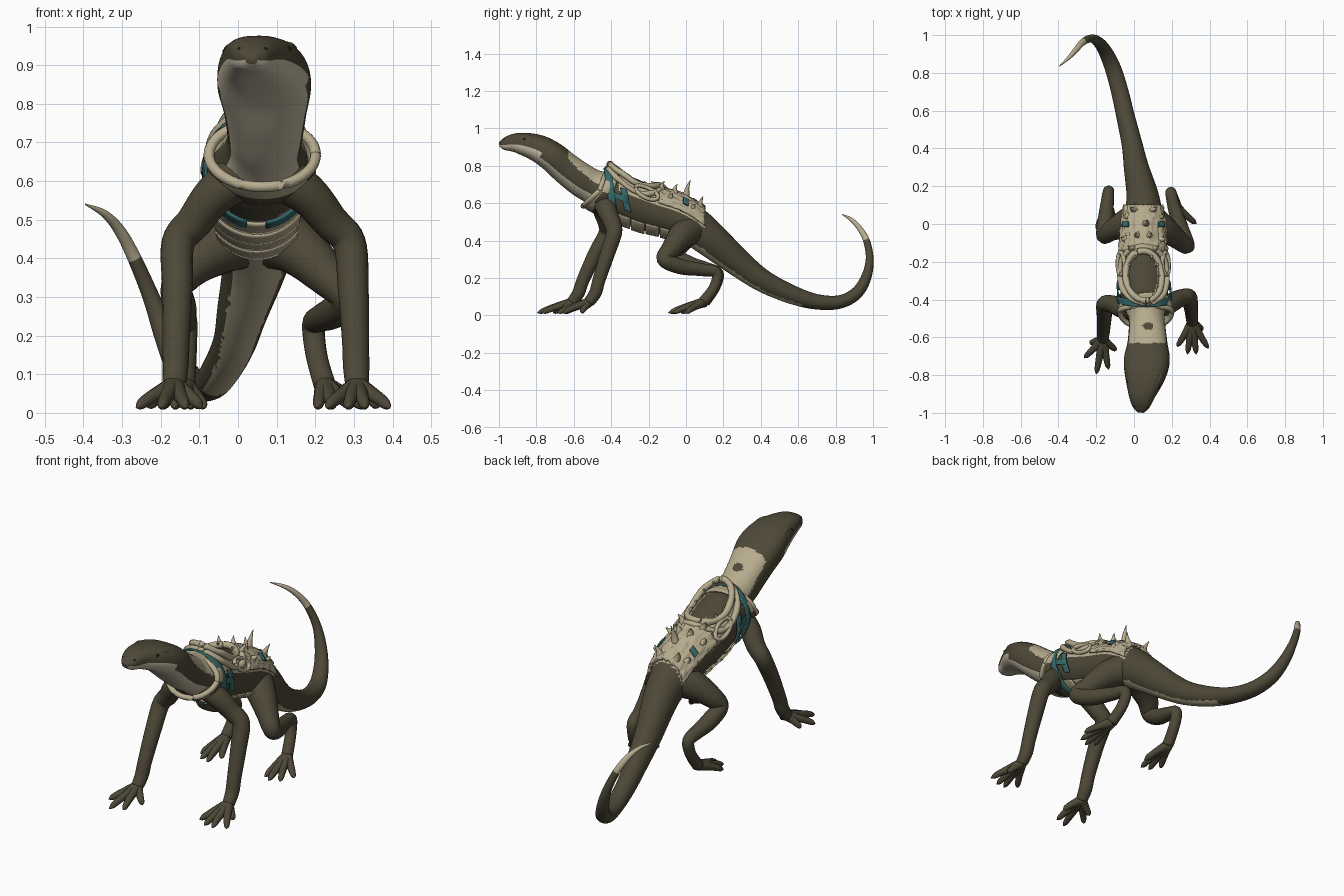
import bpy, bmesh, math, random
from mathutils import Vector as V

if "Cube" in bpy.data.objects:
    bpy.data.objects.remove(bpy.data.objects["Cube"])
random.seed(4)


def material(name, rgb):
    m = bpy.data.materials.new(name)
    m.diffuse_color = (*rgb, 1)
    m.use_nodes = True
    m.node_tree.nodes["Principled BSDF"].inputs["Base Color"].default_value = m.diffuse_color
    return m


MATS = [material("olive_skin", (0.075, 0.065, 0.038)), material("bone", (0.47, 0.41, 0.27)),
        material("teal_cloth", (0.036, 0.145, 0.145)), material("pale_throat", (0.55, 0.49, 0.36)),
        material("black", (0.01, 0.01, 0.008))]
SKIN, BONE, TEAL, PALE, BLACK = range(5)

# Spine stations: x, y, z, half width, half height
SPINE = [(.035, -.998, .915, .016, .012), (.037, -.97, .917, .044, .033), (.042, -.90, .922, .074, .054),
         (.058, -.80, .897, .109, .072), (.068, -.72, .852, .121, .08), (.071, -.64, .785, .107, .085),
         (.07, -.56, .725, .098, .09), (.066, -.50, .69, .096, .093), (.06, -.42, .655, .12, .112),
         (.054, -.36, .632, .126, .126), (.048, -.2, .572, .125, .122), (.05, -.05, .525, .115, .112),
         (.05, .05, .47, .102, .104), (.045, .15, .39, .085, .092), (.012, .3, .265, .066, .072),
         (-.01, .42, .18, .055, .06), (-.045, .57, .11, .049, .05), (-.075, .7, .073, .046, .041),
         (-.11, .82, .072, .043, .036), (-.15, .91, .118, .037, .033), (-.187, .962, .2, .03, .028),
         (-.225, .982, .3, .022, .021), (-.268, .965, .4, .018, .018), (-.305, .925, .47, .015, .014),
         (-.345, .88, .515, .01, .01), (-.395, .835, .54, .002, .002)]


def sample(pts, t):
    """Catmull-Rom through tuples of any length."""
    n = len(pts) - 1
    i = min(max(int(t), 0), n - 1)
    f = t - i
    a, b, c, d = (pts[min(max(k, 0), n)] for k in (i - 1, i, i + 1, i + 2))
    return [.5 * (2 * q + (r - p) * f + (2 * p - 5 * q + 4 * r - s) * f * f
                  + (3 * q - p - 3 * r + s) * f ** 3) for p, q, r, s in zip(a, b, c, d)]


def frame(pts, t):
    n = len(pts) - 1
    c = V(sample(pts, t)[:3])
    tan = (V(sample(pts, min(t + .05, n))[:3]) - V(sample(pts, max(t - .05, 0))[:3])).normalized()
    ref = V((1, 0, 0)) if abs(tan.x) < .93 else V((0, 1, 0))
    side = (ref - tan * ref.dot(tan)).normalized()
    return c, side, side.cross(tan)


def surf(t, a, off=0):
    """Point on the body at spine parameter t and angle a (90 degrees is the back)."""
    c, s, u = frame(SPINE, t)
    w, h = (max(k, .001) + off for k in sample(SPINE, t)[3:5])
    e = .78 + .22 * min(max((t - 4) / 3, 0), 1)
    power = lambda k: math.copysign(abs(k) ** e, k)
    return c + s * w * power(math.cos(a)) + u * h * power(math.sin(a))


def on_body(y, deg, off=0):
    """Body surface point that lies exactly at y."""
    a, lo, hi = math.radians(deg), 4, 17
    for _ in range(16):
        mid = (lo + hi) / 2
        lo, hi = (mid, hi) if surf(mid, a, off).y < y else (lo, mid)
    return surf(lo, a, off)


def grid(name, rows, rule=SKIN, closed=True, cap=True, thick=0):
    """Skin rows of points; rule is a material or a function of row and column."""
    bm = bmesh.new()
    vs = [[bm.verts.new(p) for p in r] for r in rows]
    n = len(rows[0])
    for i in range(len(rows) - 1):
        for j in range(n if closed else n - 1):
            k = (j + 1) % n
            f = bm.faces.new((vs[i][j], vs[i][k], vs[i + 1][k], vs[i + 1][j]))
            f.material_index = rule(i, j) if callable(rule) else rule
    if cap and closed:
        for i, r in ((0, vs[0]), (len(rows) - 2, vs[-1])):
            bm.faces.new(r).material_index = rule(i, 0) if callable(rule) else rule
    bmesh.ops.recalc_face_normals(bm, faces=bm.faces)
    me = bpy.data.meshes.new(name)
    for f in bm.faces:
        f.smooth = True
    bm.to_mesh(me)
    bm.free()
    for m in MATS:
        me.materials.append(m)
    ob = bpy.data.objects.new(name, me)
    bpy.context.collection.objects.link(ob)
    if thick:
        mod = ob.modifiers.new("thickness", "SOLIDIFY")
        mod.thickness, mod.offset = thick, 0
    return ob


def tube(name, pts, mat=SKIN, sides=12, steps=5):
    """Round limb through (x, y, z, radius) points."""
    rows = []
    for i in range((len(pts) - 1) * steps + 1):
        t = i / steps
        c, s, u = frame(pts, t)
        r = max(sample(pts, t)[3], .001)
        rows.append([c + r * (s * math.cos(k) + u * math.sin(k))
                     for k in (2 * math.pi * j / sides for j in range(sides))])
    return grid(name, rows, mat)


# Body from snout to tail tip
STEP, SIDES = 12, 72


def body_colour(i, j):
    t, rad = (i + .5) / STEP, 2 * math.pi * (j + .5) / SIDES
    p = surf(t, rad)
    a, below = math.degrees(rad), math.sin(rad)
    if t > 22:
        return BONE
    if t < 7.5 and below < (-.08 if t < 3.6 else -.45):
        return PALE
    edge = 30 - 20 * (p.y + .63) / .2 + random.uniform(-3, 3)
    if -.63 < p.y < -.4 and edge < a < 180 - edge and t < 10:
        return SKIN if math.hypot((p.x - .075) / .03, (p.y + .54) / .02) < 1 else BONE
    if -.36 < p.y < .1 and 17 < a < 163:
        return SKIN if math.hypot((p.x - .045) / .08, (p.y + .275) / .135) < 1 else BONE
    if -.36 < p.y < 0 and below < -.7:
        return BONE
    if 0 <= p.y < .62 and t < 18 and below < -.7 + random.uniform(-.04, .04):
        return BONE
    return SKIN


grid("body", [[surf(i / STEP, 2 * math.pi * j / SIDES) for j in range(SIDES)]
              for i in range((len(SPINE) - 1) * STEP + 1)], body_colour)


# Flared collar, open below the neck and merging into it above
def rim(a):
    s = math.sin(a)
    return V((.063 + .138 * math.cos(a), -.462 + (.03 if s > 0 else .088) * s, .668 + .083 * s))


rows = []
for i in range(9):
    f = i / 8
    rows.append([rim(a).lerp(surf(8.2, a, .004), f) + (rim(a) - rim(0) / 2 - rim(math.pi) / 2) * .25 * f * (1 - f)
                 for a in (2 * math.pi * j / 40 for j in range(40))])
grid("collar_shell", rows,
     lambda i, j: BONE if i < 2 or j < 20 or (i < 4 and 24 < j < 36) else SKIN, cap=False, thick=.008)
tube("collar_rim", [(*rim(2 * math.pi * k / 24), .014) for k in range(25)], BONE, 10, 3)


# Straps, back armour and belly plates laid over the body
def patch(name, y0, y1, a0, a1, off, mat, slant=0, bump=0, n=10, thick=.008):
    rows = []
    for i in range(n + 1):
        y = y0 + (y1 - y0) * i / n
        rows.append([on_body(y + slant * (1 - math.sin(math.radians(a))) / 2, a, off + bump * random.random())
                     for a in (a0 + (a1 - a0) * j / 36 for j in range(37))])
    return grid(name, rows, mat, closed=False, thick=thick)


patch("front_strap", -.44, -.40, -82, 258, .018, TEAL, .04, n=4)
for a0, a1, m in ((-22, 22, 1), (158, 202, 179)):
    patch("side_strap", -.37, -.335, a0, a1, .012, TEAL, .06, n=4)
    patch("link_strap", -.41, -.31, m - 6, m + 6, .014, TEAL, n=4)
patch("back_armour", -.145, .1, 20, 160, .004, BONE, bump=.014, n=16, thick=.012)
for s in (-1, 1):
    patch("teal_badge", -.014, .012, 90 + s * 44 - 9, 90 + s * 44 + 9, .024, TEAL, n=4)
for k in range(4):
    patch("belly_plate", -.37 + .077 * k, -.3 + .077 * k, 218, 322, .010 + .003 * (k % 2), BONE, n=4)


# Bone frame around the open back
def loop(y, ry, da, off, lift, k):
    a = 2 * math.pi * k
    return on_body(y - ry * math.cos(a), 90 + da * math.sin(a), off) + V((0, 0, lift * max(math.cos(a), 0)))


INNER = (-.275, .132, 42, .016, .03)
for name, shape, r in (("inner_bone_loop", INNER, .016), ("outer_bone_loop", (-.27, .15, 64, .012, .012), .015)):
    tube(name, [(*loop(*shape, k / 24), r * random.uniform(.8, 1.2)) for k in range(25)], BONE, 10, 3)
for s in (-1, 1):
    tube("side_bone_loop", [(*on_body(-.21 - .06 * math.cos(k * math.pi / 6),
                                      90 + s * (57 + 13 * math.sin(k * math.pi / 6)), .018), .011)
                            for k in range(13)], BONE, 8, 3)


# Spikes on the back and teeth around the opening
def spike(name, y, deg, length, r):
    p = on_body(y, deg, .004)
    a = math.radians(deg)
    q = p + V((math.cos(a), .25, math.sin(a))).normalized() * length
    m = p.lerp(q, .5) + V((0, -.006, 0))
    tube(name, [(*p, r), (*m, r * .55), (*q, .001)], BONE, 8, 4)


spike("tall_spike", .0, 84, .10, .021)
for y, da, ln in ((-.13, 26, .06), (-.08, 46, .045), (-.06, 14, .055), (.04, 46, .04), (.075, 24, .07)):
    for s in (-1, 1):
        spike("back_spike", y, 90 + s * da, ln, .021)
for k in range(1, 12):
    if k != 6:
        p = loop(*INNER, k / 12)
        q = p.lerp(on_body(-.275, 90, .03), .22) + V((0, 0, .008))
        tube("bone_tooth", [(*p, .011), (*p.lerp(q, .5), .007), (*q, .001)], BONE, 8, 3)

# Brows, eyes and nostrils
for s in (-1, 1):
    a = math.radians(90 - s * 54)
    ridge = [surf(2.2 + .3 * k, a, -.010) for k in range(5)]
    tube("brow", [(*p, r) for p, r in zip(ridge, (.003, .011, .015, .011, .003))])
    for name, t, deg, r in (("eye", 2.45, 20, .008), ("nostril", 1.1, 45, .005)):
        p = surf(t, math.radians(90 - s * (90 - deg)), -r * .5)
        tube(name, [(p.x, p.y + r * k, p.z, r * math.sqrt(max(1 - k * k, .01)))
                    for k in (-1, -.8, -.4, 0, .4, .8, 1)], BLACK, 10, 2)


# Legs, with pointed toes spread from each foot
def leg(name, pts, tips):
    tube(name, pts, SKIN, 18, 6)
    p = V(pts[-1][:3])
    for x, y in tips:
        q = V((x, y, .014))
        m1, m2 = p.lerp(q, .42), p.lerp(q, .75)
        tube(name + "_toe", [(*p, .027), (m1.x, m1.y, .05, .020), (m2.x, m2.y, .031, .016),
                             (*p.lerp(q, .9), .012), (*q, .001)], SKIN, 10, 4)


leg("right_front_leg", [(.10, -.44, .62, .066), (.18, -.425, .565, .054), (.24, -.395, .495, .047),
                        (.288, -.385, .44, .043), (.298, -.42, .33, .040), (.304, -.465, .19, .035),
                        (.306, -.485, .12, .034), (.308, -.52, .07, .030)],
    ((.228, -.65), (.283, -.69), (.33, -.69), (.394, -.66), (.365, -.56)))
leg("left_front_leg", [(.02, -.45, .62, .066), (-.06, -.445, .565, .054), (-.113, -.425, .495, .047),
                       (-.155, -.425, .44, .043), (-.157, -.485, .33, .040), (-.16, -.55, .19, .035),
                       (-.162, -.575, .12, .034), (-.165, -.61, .07, .030)],
    ((-.264, -.71), (-.2, -.795), (-.135, -.77), (-.093, -.67), (-.235, -.63)))
leg("right_hind_leg", [(.08, .03, .46, .085), (.15, -.02, .43, .073), (.225, -.075, .36, .055), (.28, -.115, .30, .042),
                       (.25, -.03, .262, .042), (.215, .08, .245, .035), (.196, .163, .228, .030),
                       (.203, .15, .15, .028), (.225, .09, .07, .029)],
    ((.205, -.07), (.245, -.095), (.295, -.07), (.33, .0)))
leg("left_hind_leg", [(.02, .04, .46, .085), (-.05, .0, .43, .073), (-.12, -.035, .38, .055), (-.158, -.06, .325, .042),
                      (-.15, .02, .275, .042), (-.142, .11, .25, .035), (-.135, .172, .225, .030),
                      (-.135, .155, .15, .028), (-.14, .1, .07, .029)],
    ((-.2, -.03), (-.165, -.08), (-.12, -.09), (-.085, -.02)))
